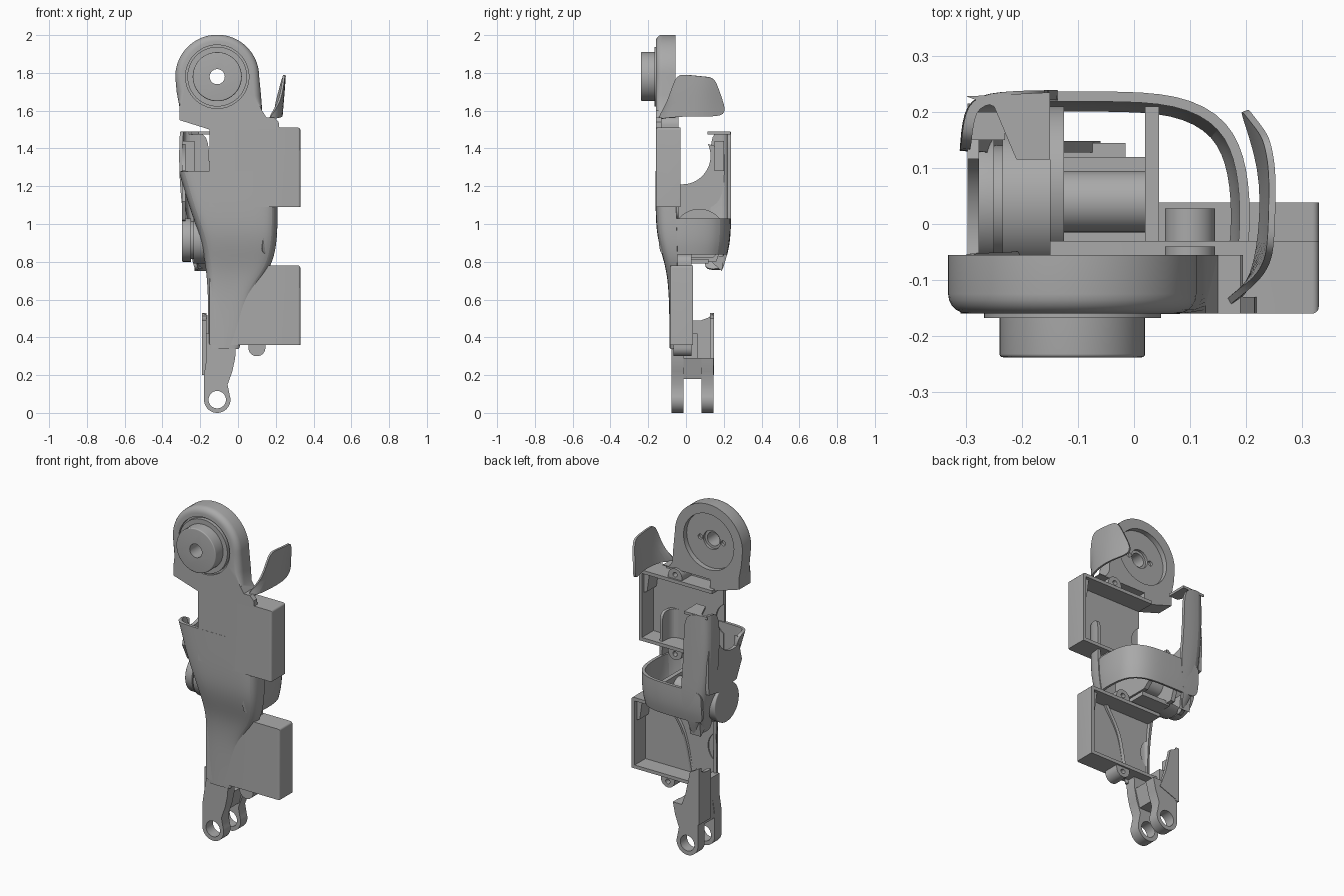
import bpy, bmesh, math
from mathutils import Vector

if "Cube" in bpy.data.objects:
    bpy.data.objects.remove(bpy.data.objects["Cube"])

grey = bpy.data.materials.new("plain grey")
grey.use_nodes = True
grey.diffuse_color = (0.4, 0.4, 0.4, 1)
grey.node_tree.nodes["Principled BSDF"].inputs["Base Color"].default_value = (0.4, 0.4, 0.4, 1)


def activate(ob):
    bpy.ops.object.select_all(action='DESELECT')
    ob.select_set(True)
    bpy.context.view_layer.objects.active = ob


def finish(name, bm):
    bmesh.ops.recalc_face_normals(bm, faces=bm.faces)
    me = bpy.data.meshes.new(name)
    bm.to_mesh(me)
    bm.free()
    ob = bpy.data.objects.new(name, me)
    bpy.context.collection.objects.link(ob)
    me.materials.append(grey)
    activate(ob)
    bpy.ops.object.shade_smooth_by_angle(angle=math.radians(35))
    return ob


def circle(a, b, r, n=40, start=0, end=360):
    """Points of an arc; a full circle by default."""
    full = end - start == 360
    steps = n if full else n - 1
    angles = [math.radians(start + (end - start) * i / steps) for i in range(n)]
    return [(a + r * math.cos(t), b + r * math.sin(t)) for t in angles]


def prism(name, pts, axis, lo, hi, round_edges=None, size=0.02):
    """Extrude an outline along an axis, optionally rounding chosen edges."""
    place = {'x': lambda a, b, d: (d, a, b), 'y': lambda a, b, d: (a, d, b), 'z': lambda a, b, d: (a, b, d)}[axis]
    bm = bmesh.new()
    low = [bm.verts.new(place(a, b, lo)) for a, b in pts]
    high = [bm.verts.new(place(a, b, hi)) for a, b in pts]
    bm.faces.new(low)
    bm.faces.new(high)
    for i in range(len(pts)):
        j = (i + 1) % len(pts)
        bm.faces.new((low[i], low[j], high[j], high[i]))
    bmesh.ops.recalc_face_normals(bm, faces=bm.faces)
    if round_edges:
        edges = [e for e in bm.edges if all(round_edges(v.co) for v in e.verts)]
        bmesh.ops.bevel(bm, geom=edges, offset=size, segments=5, profile=0.5, affect='EDGES')
    return finish(name, bm)


def box(name, x, y, z, **kw):
    return prism(name, [(x[0], z[0]), (x[1], z[0]), (x[1], z[1]), (x[0], z[1])], 'y', y[0], y[1], **kw)


def cut(ob, *cutters):
    """Subtract the cutters and throw them away."""
    for c in cutters:
        m = ob.modifiers.new("cut", 'BOOLEAN')
        m.operation, m.solver, m.object = 'DIFFERENCE', 'EXACT', c
        activate(ob)
        bpy.ops.object.modifier_apply(modifier=m.name)
        bpy.data.objects.remove(c)
    bpy.ops.object.shade_smooth_by_angle(angle=math.radians(35))


def loft(name, rows, thick=0.018):
    """Thin curved shell through rows of points."""
    bm = bmesh.new()
    grid = [[bm.verts.new(p) for p in row] for row in rows]
    for r, s in zip(grid, grid[1:]):
        for i in range(len(r) - 1):
            bm.faces.new((r[i], r[i + 1], s[i + 1], s[i]))
    ob = finish(name, bm)
    sub = ob.modifiers.new("smooth", 'SUBSURF')
    sub.levels = sub.render_levels = 2
    sol = ob.modifiers.new("wall", 'SOLIDIFY')
    sol.thickness, sol.offset = thick, 0
    for m in (sub.name, sol.name):
        bpy.ops.object.modifier_apply(modifier=m)
    bpy.ops.object.shade_smooth_by_angle(angle=math.radians(35))
    return ob


# Hip disc with its neck, round pockets and axle hole
HX, HZ = -0.11, 1.78
outline = circle(HX, HZ, 0.222, 40, 0, 180) + [
    (-0.325, 1.7), (-0.31, 1.62), (-0.31, 1.55), (-0.15, 1.5), (0.22, 1.5),
    (0.215, 1.54), (0.19, 1.565), (0.15, 1.565), (0.128, 1.6), (0.122, 1.68)]
hip = prism("hip_disc", outline, 'y', -0.16, -0.055,
            round_edges=lambda c: c.y < -0.15 and c.z > 1.59, size=0.035)
cut(hip, prism("front_pocket", circle(HX, HZ, 0.168), 'y', -0.2, -0.145),
    prism("back_pocket", circle(HX, HZ, 0.165), 'y', -0.085, 0),
    box("neck_hollow", (-0.12, 0.3), (-0.13, 0), (1.4, 1.56)))
boss = prism("hip_boss", circle(HX, HZ, 0.13, 48), 'y', -0.238, -0.1,
             round_edges=lambda c: c.y < -0.2, size=0.006)
collar = prism("hip_collar", circle(HX, HZ, 0.158, 48), 'y', -0.168, -0.14)
for part in (hip, boss, collar):
    cut(part, prism("axle", circle(HX, HZ, 0.04), 'y', -0.3, 0.1))
cut(hip, prism("back_bore", circle(HX, HZ, 0.055), 'y', -0.115, 0),
    *[prism("pin_hole", circle(HX + s * 0.075, HZ, 0.015, 16), 'y', -0.11, 0) for s in (-1, 1)])


# Motor trays, open to the back and to one side
def tray(name, y0, y1, z0, z1):
    ob = box(name, (-0.15, 0.33), (y0, y1), (z0, z1),
             round_edges=lambda c: c.x > 0.3 and c.y < y0 + 0.01 or c.x > 0.3 and abs(c.z - z1) < 0.001, size=0.012)
    cut(ob, box("hollow", (-0.3, 0.31), (y0 + 0.022, y1 + 0.1), (z0 + 0.02, z1 - 0.02)),
        prism("motor_gap", circle(-0.2, (z0 + z1) / 2, 0.1), 'y', y0 + 0.012, y1 + 0.1))
    rib = prism(name + "_corner", [(0.31, z1 - 0.02), (0.31, z1 - 0.14), (0.29, z1 - 0.13), (0.275, z1 - 0.02)],
                'y', y0 + 0.01, y1 - 0.02)
    # screw lugs beside the tray
    for label, z, side in (("upper", z1, 1), ("lower", z0, -1)):
        arc = circle(0.1, z + side * 0.015, 0.045, 16, 0, 180 * side)
        lug = prism(name + "_" + label + "_lug", [(0.145, z - side * 0.01)] + arc + [(0.055, z - side * 0.01)],
                    'y', y0 + 0.02, y1 - 0.01)
        cut(lug, prism("screw", circle(0.1, z + side * 0.025, 0.014, 16), 'y', y1 - 0.04, y1 + 0.1))


tray("thigh_tray", -0.16, -0.03, 1.09, 1.51)
tray("shin_tray", -0.085, 0.038, 0.36, 0.78)

# Curved front shell from thigh to shin: z, left edge, right edge, front, wrap depth
front = [(1.28, -0.305, 0.2, -0.152, 0.1), (1.18, -0.275, 0.2, -0.152, 0.1), (1.08, -0.245, 0.2, -0.152, 0.1),
         (0.96, -0.2, 0.2, -0.148, 0.1), (0.86, -0.175, 0.19, -0.125, 0.08), (0.76, -0.16, 0.16, -0.095, 0.05),
         (0.64, -0.15, 0.06, -0.082, 0.03), (0.5, -0.15, 0.03, -0.079, 0.02), (0.34, -0.15, 0.0, -0.077, 0.02)]
loft("front_shell", [[(l, y + d, z), (l + 0.004, y + d * 0.45, z), (l + 0.02, y + d * 0.1, z), (l + 0.07, y, z),
                      ((l + r) / 2, y, z), (r - 0.07, y, z), (r - 0.02, y + d * 0.1, z),
                      (r - 0.004, y + d * 0.45, z), (r, y + d, z)] for z, l, r, y, d in front])

# Knee belt wrapping round the side to the back
belt = [(0.13, -0.14), (0.19, -0.1), (0.2, 0), (0.195, 0.1), (0.165, 0.18), (0.08, 0.225), (-0.05, 0.228),
        (-0.17, 0.228), (-0.26, 0.222)]
loft("knee_belt", [[(x * s if x > 0 else x, y * s, z) for x, y in belt]
                   for z, s in ((1.03, 1), (0.97, 1), (0.9, 0.98), (0.84, 0.92))])

# Back strip with its cap
strip = [(1.49, -0.3, -0.15, 0), (1.3, -0.305, -0.155, 0), (1.1, -0.29, -0.14, 0), (0.98, -0.27, -0.13, 0),
         (0.87, -0.25, -0.16, -0.01), (0.76, -0.22, -0.17, -0.045)]
loft("back_strip", [[(l, 0.13 + d, z), (l + 0.005, 0.2 + d, z), (l + 0.03, 0.228 + d, z), (r, 0.23 + d, z)]
                    for z, l, r, d in strip])
prism("strip_cap", [(-0.3, 0.228), (-0.25, 0.21), (-0.21, 0.115), (-0.15, 0.115), (-0.15, 0.235)], 'z', 1.475, 1.49)
box("strip_clip", (-0.29, -0.23), (0.15, 0.2), (1.28, 1.44))

# Side wall with a crescent edge round the motor
prism("side_wall", [(-0.06, 1.27)] + circle(-0.02, 1.36, 0.15, 20, -105, 25) +
      [(0.2, 1.4), (0.215, 1.2), (0.21, 1.02), (0.1, 1.0), (-0.05, 1.02), (-0.1, 1.12)], 'x', -0.297, -0.277)

# Flared fin above the thigh tray
loft("side_fin", [
    [(0.15, -0.15, 1.55), (0.21, -0.12, 1.56), (0.23, -0.02, 1.57), (0.233, 0.1, 1.57), (0.19, 0.215, 1.57)],
    [(0.215, -0.105, 1.63), (0.23, -0.07, 1.64), (0.237, 0.0, 1.65), (0.238, 0.1, 1.65), (0.205, 0.195, 1.65)],
    [(0.235, -0.075, 1.72), (0.24, -0.04, 1.72), (0.243, 0.02, 1.72), (0.243, 0.1, 1.72), (0.225, 0.17, 1.72)],
    [(0.243, -0.05, 1.79), (0.246, 0.0, 1.79), (0.247, 0.05, 1.785), (0.247, 0.1, 1.78), (0.238, 0.15, 1.775)]], 0.012)

# Knee joint: side disc, inner walls and axle
KY, KZ = 0.04, 0.915
prism("knee_disc", circle(KY, KZ, 0.115), 'x', -0.297, -0.25, round_edges=lambda c: c.x < -0.29, size=0.006)
prism("knee_disc_neck", circle(KY, KZ, 0.1), 'x', -0.26, -0.23)
prism("knee_disc_base", circle(KY, KZ, 0.125), 'x', -0.235, -0.15)
prism("knee_outer_wall", circle(0.07, 0.94, 0.14, 30, 0, 180) + [(-0.06, 0.8), (0.16, 0.8)], 'x', -0.15, -0.125)
prism("knee_inner_wall", [(-0.1, 0.82), (0.14, 0.82), (0.21, 0.88), (0.21, 1.0), (-0.1, 1.0)], 'x', 0.02, 0.045)
prism("knee_axle", circle(KY, 0.93, 0.055, 32), 'x', -0.13, 0.03)
box("knee_shelf", (-0.15, 0.04), (-0.1, 0.12), (0.79, 0.815))
prism("knee_tail", [(0.1, 0.83), (0.19, 0.75), (0.2, 0.83)], 'x', -0.23, -0.16)

# Ankle fork: two ringed arms, a web and a side guard
arm = circle(-0.11, 0.07, 0.07, 30, -190, 20) + [(-0.055, 0.15), (-0.03, 0.22), (-0.015, 0.29)]
tops = {"front": [(-0.01, 0.38), (-0.15, 0.38), (-0.165, 0.3)], "back": [(-0.16, 0.29)]}
for side, (y0, y1) in {"front": (-0.077, -0.012), "back": (0.082, 0.145)}.items():
    fork = prism("ankle_arm_" + side, arm + tops[side] + [(-0.18, 0.2)], 'y', y0, y1)
    cut(fork, prism("pin", circle(-0.11, 0.07, 0.046), 'y', y0 - 0.1, y1 + 0.1))
web = prism("ankle_web", [(-0.18, 0.18), (-0.05, 0.18), (-0.02, 0.29), (-0.165, 0.29)], 'y', -0.04, 0.12)
cut(web, box("web_pocket", (-0.15, -0.05), (0, 0.08), (0.2, 0.4)))
guard = [(0.035, 0.2), (0.148, 0.2), (0.148, 0.53), (0.12, 0.505), (0.08, 0.49), (0.035, 0.49)]
prism("shin_guard", guard, 'x', -0.19, -0.168)
prism("shin_guard_back", [(-0.19, 0.2), (-0.06, 0.25), (-0.1, 0.36), (-0.13, 0.5), (-0.19, 0.53)], 'y', 0.128, 0.148)
box("shin_post", (-0.17, -0.13), (-0.07, 0.06), (0.28, 0.42))
